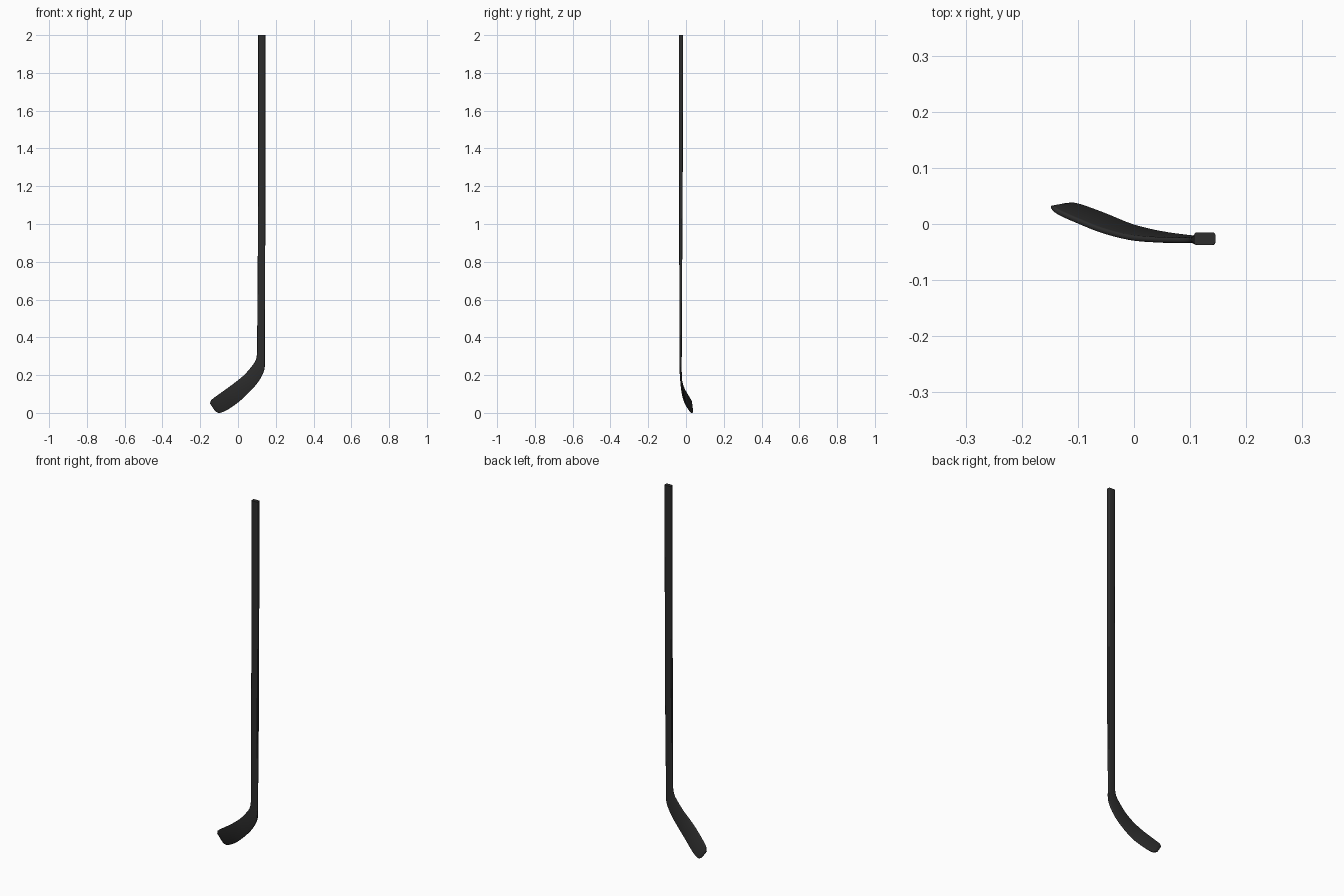
import bpy, bmesh, math
from mathutils import Vector

if "Cube" in bpy.data.objects:
    bpy.data.objects.remove(bpy.data.objects["Cube"])

black = bpy.data.materials.new("matte_black")
black.diffuse_color = (0.026, 0.026, 0.026, 1)
black.use_nodes = True
black.node_tree.nodes["Principled BSDF"].inputs["Base Color"].default_value = black.diffuse_color

# Stations: inner edge x, y, z / outer edge x, y, z / thickness
SHAFT = [
    (0.107, -0.026, 2.00, 0.145, -0.026, 2.00, 0.022),
    (0.107, -0.027, 1.40, 0.145, -0.027, 1.40, 0.021),
    (0.104, -0.028, 0.70, 0.144, -0.028, 0.70, 0.015),
    (0.101, -0.028, 0.36, 0.142, -0.028, 0.36, 0.012),
]
BLADE = [
    SHAFT[-1],
    (0.100, -0.028, 0.310, 0.142, -0.028, 0.295, 0.011),
    (0.092, -0.029, 0.275, 0.142, -0.028, 0.245, 0.010),
    (0.070, -0.029, 0.243, 0.130, -0.027, 0.203, 0.010),
    (0.035, -0.028, 0.203, 0.098, -0.024, 0.152, 0.010),
    (-0.010, -0.024, 0.165, 0.050, -0.017, 0.100, 0.010),
    (-0.060, -0.011, 0.128, 0.000, -0.005, 0.055, 0.010),
    (-0.105, 0.007, 0.096, -0.050, 0.015, 0.020, 0.010),
    (-0.132, 0.019, 0.076, -0.085, 0.028, 0.003, 0.010),
    (-0.143, 0.026, 0.065, -0.105, 0.034, 0.001, 0.009),
    (-0.148, 0.030, 0.050, -0.122, 0.035, 0.011, 0.005),
]


def smooth_path(pts, steps):
    """Catmull-Rom curve through the stations."""
    out = []
    for i in range(len(pts) - 1):
        p0, p1, p2, p3 = (pts[max(i - 1, 0)], pts[i], pts[i + 1],
                          pts[min(i + 2, len(pts) - 1)])
        for k in range(steps):
            t = k / steps
            out.append(tuple(
                0.5 * (2 * b + (c - a) * t + (2 * a - 5 * b + 4 * c - d) * t * t
                       + (3 * b - a - 3 * c + d) * t ** 3)
                for a, b, c, d in zip(p0, p1, p2, p3)))
    return out + [pts[-1]]


def rounded_ring(st, tangent, radius):
    """Rounded rectangle spanning the inner and outer edges of a station."""
    inner, outer, thick = Vector(st[:3]), Vector(st[3:6]), st[6]
    mid, along = (inner + outer) / 2, (outer - inner)
    half_w, half_t = along.length / 2, thick / 2
    along.normalize()
    across = tangent.cross(along).normalized()
    r = radius * thick
    ring = []
    for q, (sx, sy) in enumerate([(1, 1), (-1, 1), (-1, -1), (1, -1)]):
        for k in range(4):
            a = math.radians(q * 90 + k * 30)
            u = sx * (half_w - r) + r * math.cos(a)
            v = sy * (half_t - r) + r * math.sin(a)
            ring.append(mid + along * u + across * v)
    return ring


def centre(st):
    return (Vector(st[:3]) + Vector(st[3:6])) / 2


def loft(name, stations, first, last, cap_first, cap_last):
    bm = bmesh.new()
    rings = []
    for i in range(first, last + 1):
        a, b = stations[max(i - 1, 0)], stations[min(i + 1, len(stations) - 1)]
        tangent = (centre(b) - centre(a)).normalized()
        radius = 0.22 if i < 3 else 0.4
        rings.append([bm.verts.new(p)
                      for p in rounded_ring(stations[i], tangent, radius)])
    n = len(rings[0])
    for r0, r1 in zip(rings, rings[1:]):
        for k in range(n):
            bm.faces.new((r0[k], r0[(k + 1) % n], r1[(k + 1) % n], r1[k]))
    if cap_first:
        bm.faces.new(rings[0][::-1])
    if cap_last:
        bm.faces.new(rings[-1])
    bmesh.ops.recalc_face_normals(bm, faces=bm.faces)
    me = bpy.data.meshes.new(name)
    bm.to_mesh(me)
    bm.free()
    me.materials.append(black)
    ob = bpy.data.objects.new(name, me)
    bpy.context.collection.objects.link(ob)
    bpy.ops.object.select_all(action='DESELECT')
    ob.select_set(True)
    bpy.context.view_layer.objects.active = ob
    bpy.ops.object.shade_smooth_by_angle(angle=math.radians(40))


# Straight tapering shaft, then the curved blade joined to it
path = SHAFT[:-1] + smooth_path(BLADE, 4)
joint = len(SHAFT) - 1
loft("shaft", path, 0, joint, True, False)
loft("blade", path, joint, len(path) - 1, False, True)
